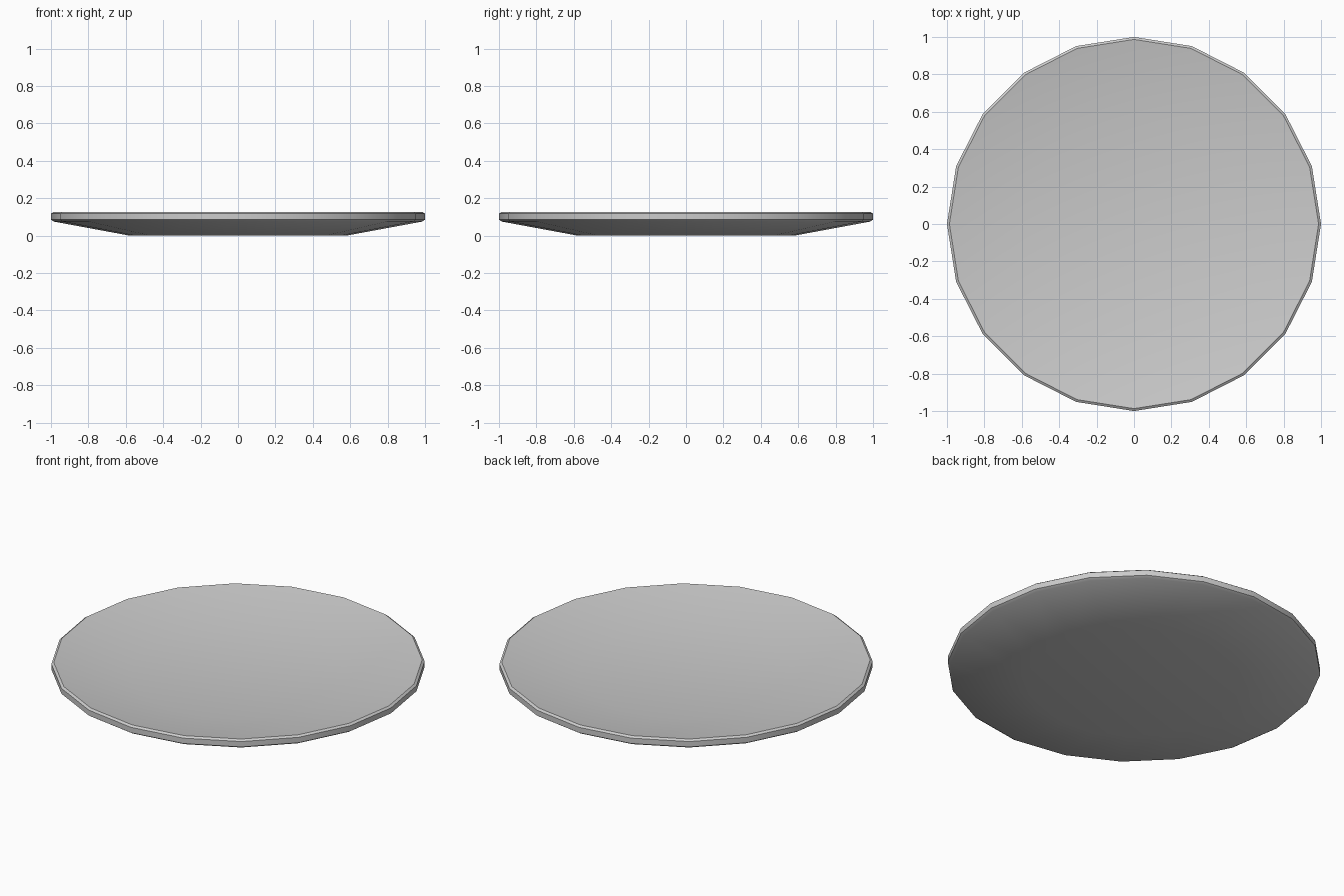
import bpy, bmesh, math

if "Cube" in bpy.data.objects:
    bpy.data.objects.remove(bpy.data.objects["Cube"])

SIDES = 20
# Half profile (radius, height): underside, rim, then shallow dished top
profile = [(0.58, 0.0), (0.985, 0.075), (1.0, 0.085), (1.0, 0.117),
           (0.987, 0.126), (0.58, 0.055)]

bm = bmesh.new()
rings = []
for r, z in profile:
    rings.append([bm.verts.new((r * math.cos(2 * math.pi * i / SIDES),
                                r * math.sin(2 * math.pi * i / SIDES), z))
                  for i in range(SIDES)])

# Walls between rings
for a, b in zip(rings, rings[1:]):
    for i in range(SIDES):
        j = (i + 1) % SIDES
        bm.faces.new((a[i], a[j], b[j], b[i]))

# Flat base and flat centre of the dish
bm.faces.new(rings[0][::-1])
bm.faces.new(rings[-1])
bmesh.ops.recalc_face_normals(bm, faces=bm.faces)

mesh = bpy.data.meshes.new("plate")
bm.to_mesh(mesh)
bm.free()
plate = bpy.data.objects.new("plate", mesh)
bpy.context.collection.objects.link(plate)

# Smooth the shallow slopes, keep the rim crisp
bpy.context.view_layer.objects.active = plate
plate.select_set(True)
bpy.ops.object.shade_smooth_by_angle(angle=math.radians(30))
